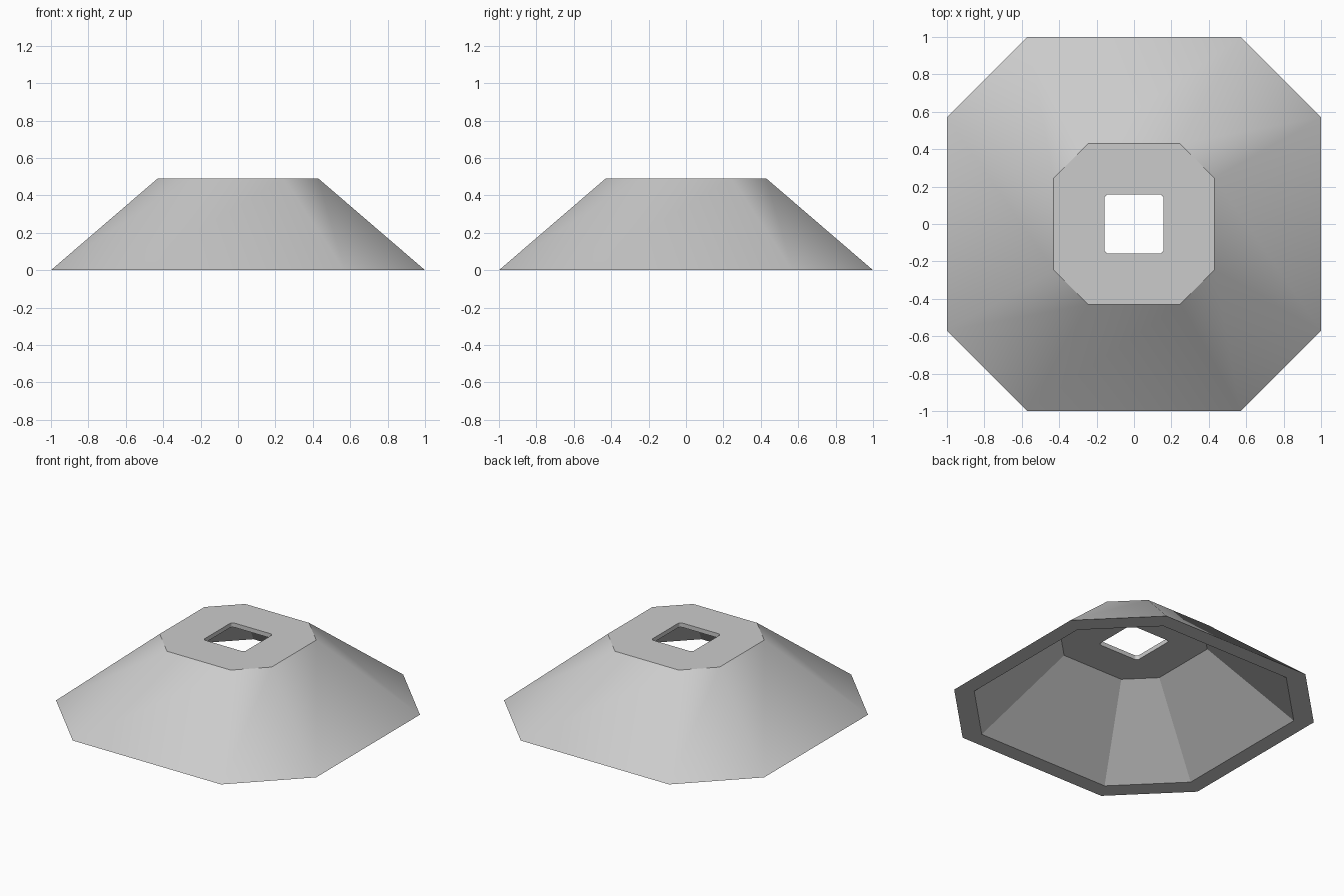
import bpy
import bmesh
from math import cos, sin, pi

cube = bpy.data.objects.get("Cube")
if cube:
    bpy.data.objects.remove(cube, do_unlink=True)

HEIGHT = 0.49
CEILING = 0.46
ARC = 5  # points in each rounded corner of the opening

grey = bpy.data.materials.new("plain grey")
grey.use_nodes = True
colour = (0.6, 0.6, 0.6, 1)
grey.diffuse_color = colour
grey.node_tree.nodes["Principled BSDF"].inputs["Base Color"].default_value = colour

bm = bmesh.new()


def four_corners(points, z):
    """Turn one corner's points through four quarters to close a ring."""
    ring = []
    for q in range(4):
        c, s = round(cos(q * pi / 2)), round(sin(q * pi / 2))
        ring += [bm.verts.new((x * c - y * s, x * s + y * c, z)) for x, y in points]
    return ring


def octagon(half, cut, z):
    return four_corners([(half, cut), (cut, half)], z)


def rounded_square(half, radius, z):
    mid = half - radius
    angles = [i * pi / 2 / (ARC - 1) for i in range(ARC)]
    return four_corners([(mid + radius * cos(a), mid + radius * sin(a)) for a in angles], z)


def wall(lower, upper, smooth=False):
    n = len(lower)
    for i in range(n):
        j = (i + 1) % n
        face = bm.faces.new((lower[i], lower[j], upper[j], upper[i]))
        face.smooth = smooth


def plate(octa, hole):
    """Flat surface between an octagon and the rounded opening."""
    for q in range(4):
        a, b, nxt = octa[2 * q], octa[2 * q + 1], octa[(2 * q + 2) % 8]
        arc = hole[q * ARC:(q + 1) * ARC]
        bm.faces.new([a, b] + arc[::-1])
        bm.faces.new((b, nxt, hole[(q + 1) * ARC % len(hole)], arc[-1]))


# Rings of the hollow shell
outer_base = octagon(1.0, 0.57, 0)
outer_top = octagon(0.43, 0.245, HEIGHT)
inner_base = octagon(0.89, 0.505, 0)
inner_top = octagon(0.405, 0.235, CEILING)
hole_top = rounded_square(0.158, 0.022, HEIGHT)
hole_base = rounded_square(0.158, 0.022, CEILING)

# Sloping outside, flat inside facets, bottom rim and opening
wall(outer_base, outer_top, smooth=True)
wall(inner_base, inner_top)
wall(outer_base, inner_base)
wall(hole_base, hole_top)

# Top surface and ceiling
plate(outer_top, hole_top)
plate(inner_top, hole_base)

bmesh.ops.recalc_face_normals(bm, faces=bm.faces[:])

# Keep the edges between smooth slopes and flat parts crisp
for edge in bm.edges:
    edge.smooth = all(f.smooth for f in edge.link_faces)

mesh = bpy.data.meshes.new("hollow_shade")
bm.to_mesh(mesh)
bm.free()
mesh.materials.append(grey)
shade = bpy.data.objects.new("hollow_shade", mesh)
bpy.context.collection.objects.link(shade)
